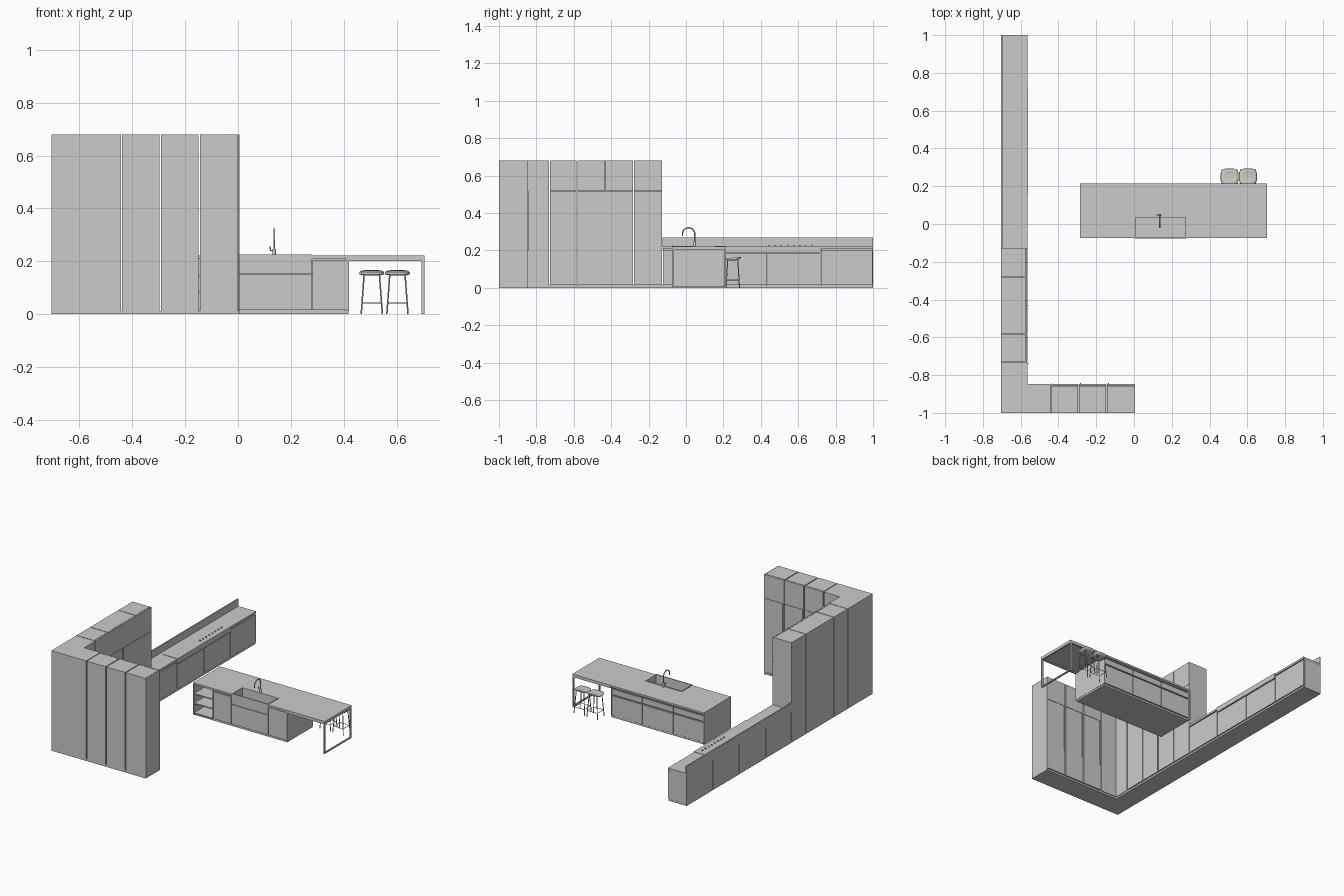
import bpy, bmesh, math
from mathutils import Vector

if "Cube" in bpy.data.objects:
    bpy.data.objects.remove(bpy.data.objects["Cube"])


def material(name, rgb):
    m = bpy.data.materials.new(name)
    m.diffuse_color = (*rgb, 1)
    m.use_nodes = True
    m.node_tree.nodes["Principled BSDF"].inputs["Base Color"].default_value = m.diffuse_color
    return m


BEIGE = material("beige_fabric", (0.68, 0.66, 0.58))


def add_mesh(name, bm, mat=None, smooth=False):
    bmesh.ops.recalc_face_normals(bm, faces=bm.faces)
    me = bpy.data.meshes.new(name)
    bm.to_mesh(me)
    bm.free()
    ob = bpy.data.objects.new(name, me)
    bpy.context.collection.objects.link(ob)
    if mat:
        me.materials.append(mat)
    if smooth:
        me.shade_smooth()
    return ob


def box(name, x, y, z, mat=None):
    bm = bmesh.new()
    bmesh.ops.create_cube(bm, size=1)
    for v in bm.verts:
        v.co = [r[0] + (c + 0.5) * (r[1] - r[0]) for c, r in zip(v.co, (x, y, z))]
    return add_mesh(name, bm, mat)


def prism(name, outline, z0, z1):
    bm = bmesh.new()
    f = bm.faces.new([bm.verts.new((x, y, z0)) for x, y in outline])
    ext = bmesh.ops.extrude_face_region(bm, geom=[f])["geom"]
    bmesh.ops.translate(bm, vec=(0, 0, z1 - z0),
                        verts=[v for v in ext if isinstance(v, bmesh.types.BMVert)])
    return add_mesh(name, bm)


def tube(name, pts, r, mat=None, cyclic=False):
    cu = bpy.data.curves.new(name, 'CURVE')
    cu.dimensions = '3D'
    cu.bevel_depth = r
    cu.bevel_resolution = 2
    cu.use_fill_caps = True
    sp = cu.splines.new('POLY')
    sp.points.add(len(pts) - 1)
    for p, co in zip(sp.points, pts):
        p.co = (*co, 1)
    sp.use_cyclic_u = cyclic
    ob = bpy.data.objects.new(name, cu)
    bpy.context.collection.objects.link(ob)
    if mat:
        cu.materials.append(mat)
    return ob


L, F = -0.705, -0.563          # wall run: back and front in x
B, R = -1.0, -0.848            # front run: back and front in y
H, K = 0.68, 0.012             # tall height, plinth height
D, G = 0.010, 0.002            # door thickness, half gap

# plinths (one L for the tall run, one for the low run)
prism("tall_plinth", [(L, B), (0.003, B), (0.003, R - .004), (F - .004, R - .004),
                      (F - .004, -0.127), (L, -0.127)], 0, K)
box("low_plinth", (L, F - .004), (-0.127, 1), (0, K))

# corner tall cupboard
prism("tall_corner_unit", [(L, B), (-0.443, B), (-0.443, R), (F, R), (F, -0.732), (L, -0.732)], K, H)

# tall cupboards along the wall run, doors facing +x
for i, (a, b) in enumerate(((-0.728, -0.585), (-0.581, -0.283), (-0.279, -0.127))):
    box(f"tall_wall_unit_{i}", (L, F - D - G), (a, b), (K, H))
    mid = (a + b) / 2
    spans = ((a, mid - .001), (mid + .001, b)) if b - a > 0.2 else ((a, b),)
    for j, (c, d) in enumerate(spans):
        box(f"wall_lower_door_{i}_{j}", (F - D, F), (c, d), (K + .004, 0.517))
        box(f"wall_upper_door_{i}_{j}", (F - D, F), (c, d), (0.519, H))
for y in (-0.737, -0.433):
    box("tall_wall_handle", (F, F + .006), (y - .002, y + .002), (0.02, 0.517))

# tall cupboards along the front run, doors facing +y
for i, (a, b) in enumerate(((-0.438, -0.297), (-0.291, -0.149), (-0.143, 0.0))):
    box(f"tall_front_unit_{i}", (a, b), (B, R - D - G), (K, H))
    box(f"front_lower_door_{i}", (a, b), (R - D, R), (K + .004, 0.517))
    box(f"front_upper_door_{i}", (a, b), (R - D, R), (0.519, H))
    box(f"front_handle_{i}", (a + .006, a + .010), (R, R + .005), (0.2, 0.517))
box("tall_end_panel", (0.001, 0.006), (B, R), (0, H))

# low wall run with drawers, worktop and upstand
for i, (a, b) in enumerate(((-0.125, 0.15), (0.15, 0.435), (0.435, 0.72), (0.72, 1.0))):
    box(f"low_unit_{i}", (L, F - D - G), (a + .001, b - .001), (K, 0.207))
    top = 0.183 if i in (1, 2) else 0.200
    box(f"low_front_{i}", (F - D, F), (a + G, b - G), (K + .004, top))
box("worktop", (L, F), (-0.127, 1), (0.207, 0.221))
box("upstand", (L, L + .008), (-0.125, 1), (0.221, 0.270))
box("cooktop_fascia", (F - .008, F + .003), (0.152, 0.718), (0.189, 0.222))
box("cooktop", (-0.67, F + .003), (0.152, 0.718), (0.221, 0.2235))
for i in range(8):
    y = 0.44 + i * 0.033
    box(f"cooktop_control_{i}", (-0.601, -0.593), (y, y + .008), (0.2235, 0.229))

# island worktop with a notch for the sink
X0, X1, Y0, Y1 = -0.285, 0.705, -0.075, 0.215
SX0, SX1, SY = 0.003, 0.279, 0.040
prism("island_top", [(X0, Y0), (SX0, Y0), (SX0, SY), (SX1, SY), (SX1, Y0),
                     (X1, Y0), (X1, Y1), (X0, Y1)], 0.209, 0.221)

# island carcass: closed centre, with a band set back for the handle groove
BX = -0.135
box("island_plinth", (X0 + .004, 0.418), (Y0 + .008, Y1 - .012), (0, K))
box("island_body", (BX, 0.418), (Y0 + .012, Y1 - .03), (K, 0.148))
box("island_body_left", (BX, SX0), (Y0 + .012, Y1 - .03), (0.148, 0.209))
box("island_body_right", (SX1, 0.418), (Y0 + .012, Y1 - .03), (0.148, 0.209))
box("island_body_rear", (SX0, SX1), (SY, Y1 - .03), (0.148, 0.209))
box("island_front_left", (BX + G, SX0 - G), (Y0, Y0 + .01), (K + .004, 0.201))
box("island_front_sink", (SX0, SX1), (Y0, Y0 + .01), (K + .004, 0.150))
box("island_front_right", (SX1 + G, 0.418), (Y0, Y0 + .01), (K + .004, 0.205))
box("island_right_panel", (0.413, 0.420), (Y0, Y1 - .006), (K, 0.209))
box("island_left_panel", (X0, X0 + .008), (Y0, Y1), (0.004, 0.209))
# rear fronts
for i, (a, b) in enumerate(((X0 + .01, -0.052), (-0.048, 0.182), (0.186, 0.412))):
    box(f"island_rear_door_{i}", (a, b), (Y1 - .018, Y1 - .006), (K + .004, 0.150))
    box(f"island_rear_drawer_{i}", (a, b), (Y1 - .018, Y1 - .006), (0.158, 0.196))

# open shelf niche at the left of the island front
box("niche_back", (X0, BX), (0.06, Y1 - .03), (K, 0.209))
for i, z in enumerate((K, 0.078, 0.143)):
    box(f"niche_shelf_{i}", (X0 + .008, BX), (Y0, 0.06), (z, z + .007))
box("niche_side", (BX - .006, BX), (Y0, 0.06), (K, 0.209))

# open end frame carrying the table part
T = 0.010
for y in (Y0, Y1 - T):
    box("table_leg", (X1 - T, X1), (y, y + T), (0, 0.209))
    box("table_rail", (0.42, X1 - T), (y, y + T), (0.201, 0.209))
for z in (0, 0.201):
    box("table_cross_bar", (X1 - T, X1), (Y0 + T, Y1 - T), (z, z + .008))

# apron sink
W = 0.006
box("sink_apron", (SX0, SX1), (Y0 - .001, Y0 + W), (0.154, 0.225))
box("sink_rear_wall", (SX0, SX1), (SY - W, SY), (0.154, 0.224))
for x in (SX0, SX1 - W):
    box("sink_side_wall", (x, x + W), (Y0 + W, SY - W), (0.154, 0.224))
box("sink_floor", (SX0 + W, SX1 - W), (Y0 + W, SY - W), (0.154, 0.160))

# tap: gooseneck, base and side lever
tx, ty, tr = 0.137, 0.047, 0.033
arc = [(tx, ty - tr + tr * math.cos(a), 0.288 + tr * math.sin(a))
       for a in (math.pi * i / 12 for i in range(13))]
tube("tap_neck", [(tx, ty, 0.22)] + arc + [(tx, ty - 2 * tr, 0.277)], 0.0035)
tube("tap_base", [(tx, ty, 0.22), (tx, ty, 0.247)], 0.007)
tube("tap_lever", [(tx, ty, 0.241), (tx - .014, ty, 0.241), (tx - .015, ty, 0.256)], 0.003)


def stool(n, cx, cy):
    # cushion: rounded square, dished, turned up at the rear
    bm = bmesh.new()
    rings = ((0.6, 0.146), (0.95, 0.150), (1.0, 0.155), (0.93, 0.160), (0.6, 0.158))
    loops = []
    for s, z in rings:
        loop = []
        for i in range(24):
            a = math.tau * i / 24
            c, d = math.cos(a), math.sin(a)
            x = math.copysign(abs(c) ** 0.6, c) * 0.048 * s
            y = math.copysign(abs(d) ** 0.6, d) * 0.044 * s
            lift = 0.008 * max(0, y / 0.044) ** 2
            loop.append(bm.verts.new((cx + x, cy + y, z + lift)))
        loops.append(loop)
    for a, b in zip(loops, loops[1:]):
        for i in range(24):
            j = (i + 1) % 24
            bm.faces.new((a[i], a[j], b[j], b[i]))
    bm.faces.new(loops[0])
    bm.faces.new(loops[-1])
    add_mesh(f"stool_seat_{n}", bm, BEIGE, True)
    # splayed legs and foot rail
    rail = []
    for sx, sy in ((1, 1), (-1, 1), (-1, -1), (1, -1)):
        top = Vector((cx + sx * .029, cy + sy * .027, 0.149))
        foot = Vector((cx + sx * .040, cy + sy * .036, 0.0))
        tube(f"stool_leg_{n}", [top, foot], 0.0028)
        rail.append(foot.lerp(top, 0.28))
    tube(f"stool_foot_rail_{n}", rail, 0.002, cyclic=True)


for n, x in enumerate((0.506, 0.603)):
    stool(n, x, 0.250)
